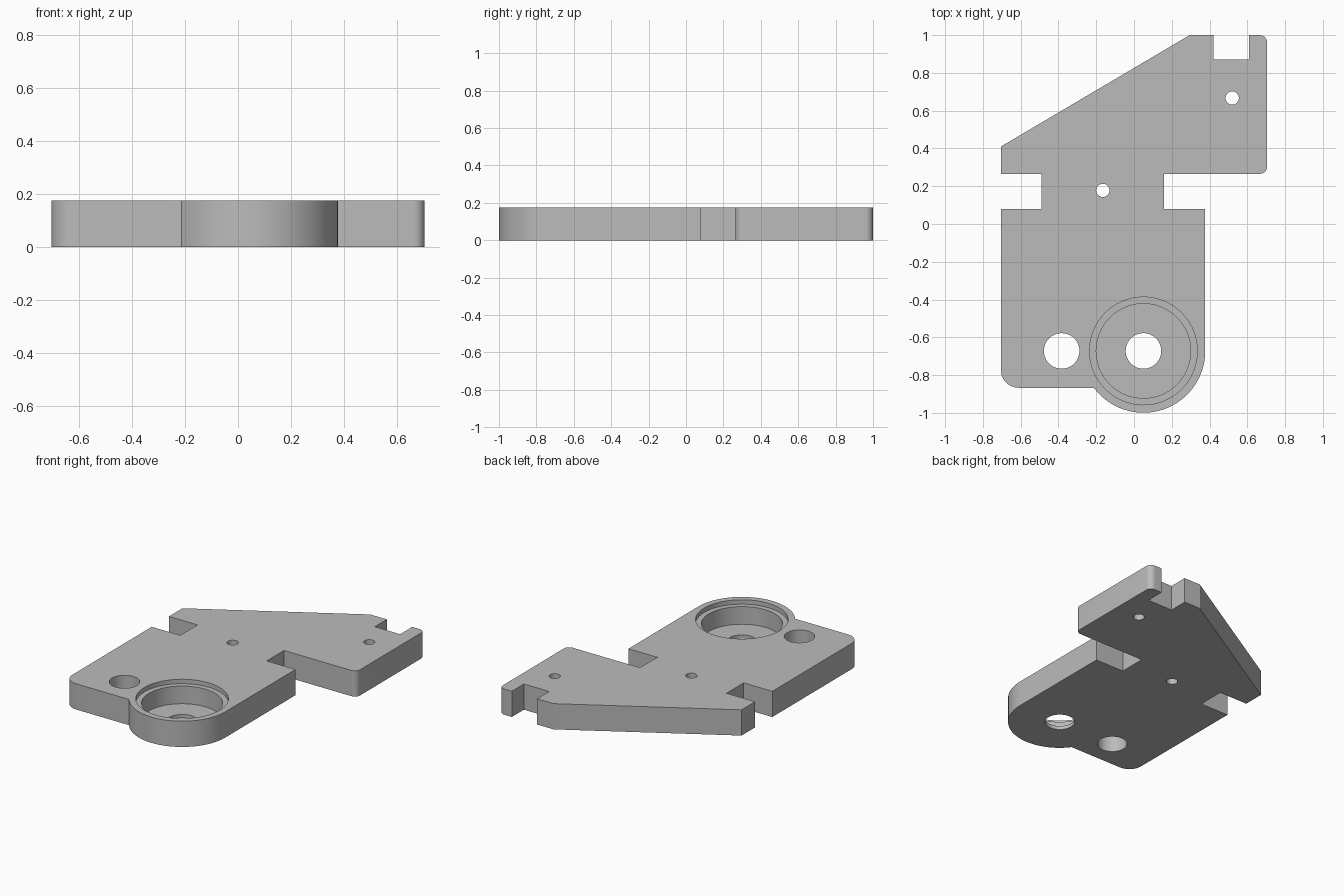
import bpy
import bmesh
from math import radians, cos, sin

THICK = 0.175
BOSS = (0.05, -0.672)

default = bpy.data.objects.get("Cube")
if default:
    bpy.data.objects.remove(default, do_unlink=True)

grey = bpy.data.materials.new("plain grey")
grey.use_nodes = True
grey.diffuse_color = (0.5, 0.5, 0.5, 1)
grey.node_tree.nodes["Principled BSDF"].inputs["Base Color"].default_value = (0.5, 0.5, 0.5, 1)


def arc(cx, cy, r, start, end, steps):
    angles = [radians(start + (end - start) * i / steps) for i in range(steps + 1)]
    return [(cx + r * cos(a), cy + r * sin(a)) for a in angles]


def prism(name, outline, bottom, top):
    """Extrude a closed outline from bottom to top."""
    bm = bmesh.new()
    base = bm.faces.new([bm.verts.new((x, y, bottom)) for x, y in outline])
    side = bmesh.ops.extrude_face_region(bm, geom=[base])["geom"]
    bmesh.ops.translate(bm, vec=(0, 0, top - bottom),
                        verts=[v for v in side if isinstance(v, bmesh.types.BMVert)])
    bmesh.ops.recalc_face_normals(bm, faces=bm.faces)
    mesh = bpy.data.meshes.new(name)
    bm.to_mesh(mesh)
    bm.free()
    mesh.materials.append(grey)
    obj = bpy.data.objects.new(name, mesh)
    bpy.context.collection.objects.link(obj)
    return obj


def drill(target, centre, radius, floor=-0.1):
    """Cut a round hole from above the plate down to the floor height."""
    circle = arc(*centre, radius, 0, 360, 96)[:-1]
    cutter = prism("hole_cutter", circle, floor, THICK + 0.1)
    cutter.hide_render = True
    mod = target.modifiers.new("hole", "BOOLEAN")
    mod.operation = "DIFFERENCE"
    mod.solver = "EXACT"
    mod.object = cutter
    bpy.ops.object.modifier_apply(modifier=mod.name)
    bpy.data.objects.remove(cutter, do_unlink=True)


# Plate outline, counterclockwise from the right wing
outline = (
    arc(0.665, 0.305, 0.04, -90, 0, 10)
    + arc(0.665, 0.96, 0.04, 0, 90, 10)
    # Notch in the back edge, then the slanted edge
    + [(0.61, 1), (0.61, 0.87), (0.42, 0.87), (0.42, 1), (0.295, 1), (-0.705, 0.41)]
    # Left slot
    + [(-0.705, 0.265), (-0.49, 0.265), (-0.49, 0.08), (-0.705, 0.08)]
    # Rounded front corner and bearing boss
    + arc(-0.61, -0.772, 0.095, 180, 270, 16)
    + arc(*BOSS, 0.327, 216.6, 360, 56)
    # Right slot
    + [(0.377, 0.08), (0.16, 0.08), (0.16, 0.265)]
)
plate = prism("mounting_plate", outline, 0, THICK)
bpy.context.view_layer.objects.active = plate
plate.select_set(True)

# Stepped bearing seat with a through hole
drill(plate, BOSS, 0.285, THICK - 0.03)
drill(plate, BOSS, 0.25, 0.025)
drill(plate, BOSS, 0.094)

# Plain through holes
drill(plate, (-0.383, -0.672), 0.094)
drill(plate, (-0.165, 0.178), 0.035)
drill(plate, (0.52, 0.667), 0.035)

bpy.ops.object.shade_smooth_by_angle(angle=radians(30))
